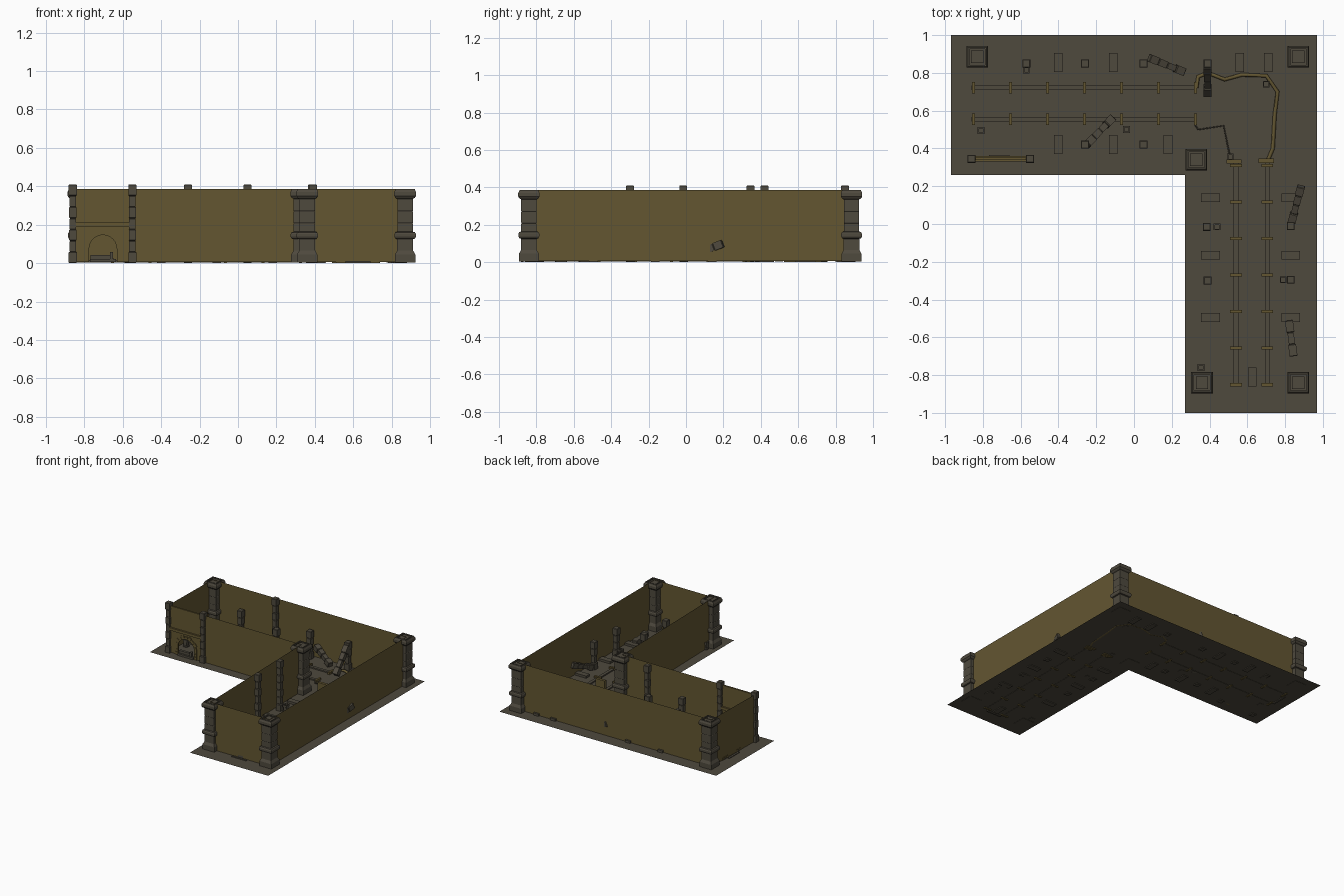
import bpy, bmesh, math
from mathutils import Vector, Matrix

cube = bpy.data.objects.get("Cube")
if cube:
    bpy.data.objects.remove(cube, do_unlink=True)

FLOOR = .006


def material(name, color):
    m = bpy.data.materials.new(name)
    m.use_nodes = True
    m.diffuse_color = (*color, 1)
    m.node_tree.nodes["Principled BSDF"].inputs["Base Color"].default_value = (*color, 1)
    return m


STONE = material("grey stone", (0.077, 0.067, 0.048))
WALL = material("ochre wall", (0.125, 0.093, 0.031))


def finish(name, bm, mat):
    mesh = bpy.data.meshes.new(name)
    bm.to_mesh(mesh)
    bm.free()
    mesh.materials.append(mat)
    ob = bpy.data.objects.new(name, mesh)
    bpy.context.collection.objects.link(ob)
    return ob


def add_box(bm, center, size, rot=Matrix()):
    m = Matrix.Translation(center) @ rot @ Matrix.Diagonal((*size, 1))
    bmesh.ops.create_cube(bm, size=1, matrix=m)


def boxes(name, mat, items):
    bm = bmesh.new()
    for center, size in items:
        add_box(bm, center, size)
    return finish(name, bm, mat)


def stacked(bm, profile):
    """Square rings of (half width, height) joined into a closed solid."""
    rings = [[bm.verts.new((sx * w, sy * w, z)) for sx, sy in
              ((-1, -1), (1, -1), (1, 1), (-1, 1))] for w, z in profile]
    for a, b in zip(rings, rings[1:]):
        for i in range(4):
            j = (i + 1) % 4
            bm.faces.new((a[i], a[j], b[j], b[i]))
    bm.faces.new(rings[0][::-1])
    bm.faces.new(rings[-1])


# L-shaped floor sheet
bm = bmesh.new()
outline = [(-.97, .26), (.27, .26), (.27, -1), (.97, -1), (.97, 1), (-.97, 1)]
bm.faces.new([bm.verts.new((x, y, FLOOR)) for x, y in outline])
finish("floor", bm, STONE)

# Thin perimeter walls
path = [(-.55, .345), (.33, .34), (.355, -.86), (.885, -.86),
        (.885, .89), (-.85, .89), (-.86, .345)]
bm = bmesh.new()
low = [bm.verts.new((x, y, FLOOR)) for x, y in path]
top = [bm.verts.new((x, y, .385)) for x, y in path]
for i in range(len(path) - 1):
    bm.faces.new((low[i], low[i + 1], top[i + 1], top[i]))
finish("perimeter_wall", bm, WALL)

# Corner pillars with flared base, rounded band and hollow cap
PILLAR = [(.053, .004), (.053, .045), (.042, .065), (.042, .125), (.051, .128),
          (.056, .138), (.056, .152), (.051, .161), (.041, .164), (.041, .205),
          (.039, .208), (.041, .211), (.041, .268), (.039, .271), (.041, .274),
          (.041, .335), (.05, .34), (.057, .35), (.057, .37), (.05, .385),
          (.042, .385), (.042, .365), (.033, .365), (.033, .382)]
for i, (x, y) in enumerate([(-.83, .885), (.87, .885), (.33, .34), (.36, -.84), (.87, -.84)]):
    bm = bmesh.new()
    stacked(bm, PILLAR)
    finish(f"corner_pillar_{i + 1}", bm, STONE).location = (x, y, 0)


def column_profile(height):
    """Stone blocks separated by narrow grooves, with a small cap."""
    n = max(2, round(height / .055))
    step = height / n
    prof = []
    for k in range(n):
        w = .021 if k in (0, n - 1) else (.0165 if k % 2 else .0185)
        prof += [(w - .003, k * step), (w, k * step + .003),
                 (w, (k + 1) * step - .004), (w - .003, (k + 1) * step - .001)]
    return prof


# Whole and broken standing columns
tall = [(-.86, .345), (-.55, .345), (-.26, .85), (.05, .42), (.385, -.015), (.39, -.3)]
short = [(-.57, .85), (.05, .85), (.39, .85), (-.26, .42), (.83, -.01), (.83, -.295)]
for label, spots, height in (("column", tall, .41), ("broken_column", short, .23)):
    for i, (x, y) in enumerate(spots):
        bm = bmesh.new()
        stacked(bm, column_profile(height))
        finish(f"{label}_{i + 1}", bm, STONE).location = (x, y, 0)

# Fallen column shafts
FALLEN = [((.265, .805, .025), (.08, .88, .1)), ((-.115, .56, .02), (-.25, .42, .12)),
          ((.835, .01, .025), (.885, .2, .1)), ((.845, -.7, .022), (.82, -.51, .022)),
          ((.39, .69, .02), (.39, .84, .2))]
for i, (a, b) in enumerate(FALLEN):
    a, b = Vector(a), Vector(b)
    bm = bmesh.new()
    stacked(bm, column_profile((b - a).length))
    ob = finish(f"fallen_column_{i + 1}", bm, STONE)
    ob.matrix_world = Matrix.Translation(a) @ (b - a).to_track_quat('Z', 'Y').to_matrix().to_4x4()

# Gate wall with arched opening
GX, GY, R, SPRING = -.703, .345, .072, .075
bm = bmesh.new()
steps = 12
arc = [(GX - R * math.cos(math.pi * i / steps), SPRING + R * math.sin(math.pi * i / steps))
       for i in range(steps + 1)]
panels = [((x1, z1), (x2, z2), (x2, .385), (x1, .385))
          for (x1, z1), (x2, z2) in zip(arc, arc[1:])]
panels += [((x1, FLOOR), (x2, FLOOR), (x2, .385), (x1, .385))
           for x1, x2 in ((-.86, GX - R), (GX + R, -.55))]
for panel in panels:
    bm.faces.new([bm.verts.new((x, GY, z)) for x, z in panel])
finish("gate_wall", bm, WALL)

# Wedge stones around the arch and its jambs, almost flush with the wall
bm = bmesh.new()
for i in range(9):
    t = math.pi * (i + .5) / 9
    length = .03 if i % 2 else .022
    d = R + length / 2
    add_box(bm, (GX - d * math.cos(t), GY, SPRING + d * math.sin(t)),
            (length, .012, .027), Matrix.Rotation(t, 4, 'Y'))
for side in (-1, 1):
    for k in range(3):
        add_box(bm, (GX + side * (R + .012), GY, .017 + k * .024), (.024, .012, .022))
finish("arch_stones", bm, WALL)
boxes("gate_ledge", WALL, [((GX, GY, .2), (.335, .028, .022)), ((GX, GY, .376), (.3, .014, .018))])
boxes("gate_steps", STONE, [((GX, GY, .014), (.135, .03, .016)),
                            ((GX - .01, GY + .01, .032), (.11, .02, .02)),
                            ((GX + .045, GY, .037), (.016, .022, .04))])

# Channel kerbs with cross brackets along both arms and a low rim at each end
kerbs, brackets = [], []
for y in (.722, .555):
    kerbs.append(((-.265, y, .01), (1.19, .024, .012)))
    brackets += [((-.85 + .196 * i, y, .012), (.016, .062, .024)) for i in range(7)]
for x in (.54, .705):
    kerbs.append(((x, -.265, .01), (.024, 1.18, .012)))
    brackets += [((x, .31 - .1935 * i, .012), (.062, .016, .024)) for i in range(7)]
kerbs += [((-.872, .637, .006), (.016, .13, .012)), ((.625, -.876, .006), (.13, .014, .012))]
boxes("channel_kerbs", STONE, kerbs)
boxes("channel_brackets", WALL, brackets)
boxes("corner_blocks", WALL, [((.53, .33, .065), (.08, .022, .13)), ((.7, .335, .025), (.08, .022, .05))])


def ribbon(name, points, width, mat):
    curve = bpy.data.curves.new(name, 'CURVE')
    curve.dimensions = '3D'
    spline = curve.splines.new('POLY')
    spline.points.add(len(points) - 1)
    for p, (x, y) in zip(spline.points, points):
        p.co = (x, y, .014, 1)
    curve.bevel_depth = width / 2
    curve.bevel_resolution = 1
    curve.use_fill_caps = True
    curve.materials.append(mat)
    bpy.context.collection.objects.link(bpy.data.objects.new(name, curve))


# Curved kerbs where the arms meet
ribbon("outer_bend", [(.33, .72), (.34, .78), (.39, .8), (.48, .765), (.57, .79), (.7, .785),
                      (.76, .7), (.745, .58), (.735, .4), (.71, .34)], .02, WALL)
ribbon("inner_bend", [(.32, .53), (.34, .5), (.475, .52), (.505, .37)], .008, STONE)

# Floor slabs
lengthwise = [(-.4, .855), (-.11, .855), (.56, .855), (.71, .855), (-.4, .42),
              (-.11, .42), (.18, .42), (.625, -.81)]
crosswise = [(x, y) for x in (.405, .83) for y in (.14, -.165, -.495)]
boxes("floor_slabs", STONE, [((x, y, .012), (.045, .1, .024)) for x, y in lengthwise] +
      [((x, y, .012), (.1, .045, .024)) for x, y in crosswise])

# Loose hollow-topped blocks
bm = bmesh.new()
for x, y in [(-.57, .815), (-.81, .495), (-.04, .5), (.44, -.015), (.79, -.295),
             (.355, -.76), (.7, .74), (.51, .355)]:
    start = len(bm.verts)
    stacked(bm, [(.018, .004), (.018, .014), (.013, .018), (.013, .045),
                 (.018, .048), (.018, .065), (.011, .065), (.011, .03)])
    bm.verts.ensure_lookup_table()
    bmesh.ops.translate(bm, vec=(x, y, 0), verts=bm.verts[start:])
finish("small_pedestals", bm, STONE)
